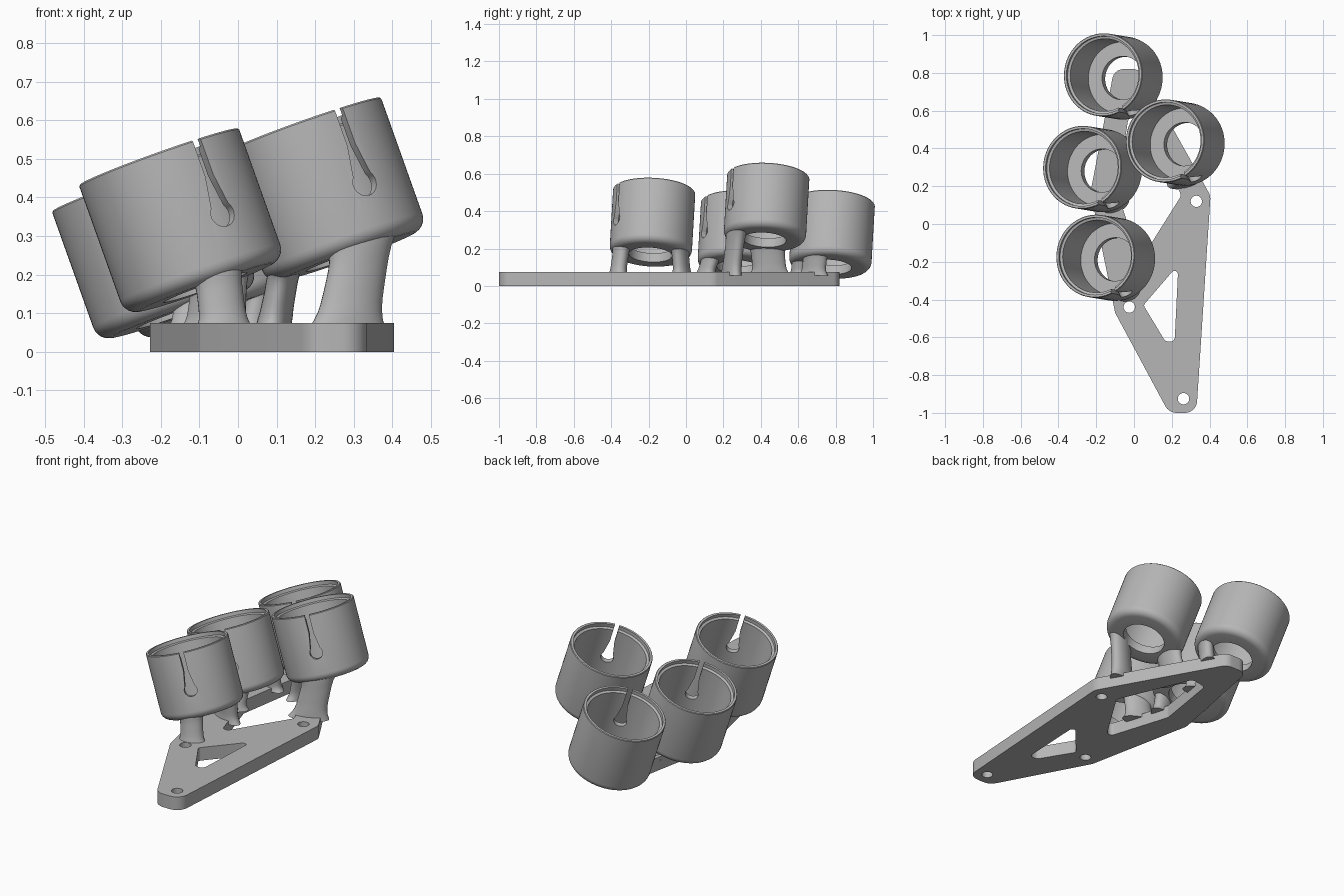
import bpy, bmesh
from math import sin, cos, pi, radians, tan
from mathutils import Vector, Matrix

cube = bpy.data.objects.get("Cube")
if cube:
    bpy.data.objects.remove(cube, do_unlink=True)

GREY = (0.47, 0.47, 0.47, 1)
mat = bpy.data.materials.new("grey plastic")
mat.use_nodes = True
mat.diffuse_color = GREY
bsdf = next(n for n in mat.node_tree.nodes if n.type == 'BSDF_PRINCIPLED')
bsdf.inputs["Base Color"].default_value = GREY
bsdf.inputs["Roughness"].default_value = 0.6


def add_mesh(name, mesh, matrix=None):
    ob = bpy.data.objects.new(name, mesh)
    bpy.context.collection.objects.link(ob)
    if matrix:
        ob.matrix_world = matrix
    return ob


def finish(ob):
    ob.data.materials.clear()
    ob.data.materials.append(mat)
    bpy.ops.object.select_all(action='DESELECT')
    ob.select_set(True)
    bpy.context.view_layer.objects.active = ob
    bpy.ops.object.shade_smooth_by_angle(angle=radians(32))


def baked(ob):
    bpy.context.view_layer.update()
    deps = bpy.context.evaluated_depsgraph_get()
    return bpy.data.meshes.new_from_object(ob.evaluated_get(deps))


def loft(name, rings, close_ends=True, loop=False, matrix=None):
    """Skin a list of equal-sized point rings."""
    bm = bmesh.new()
    rows = [[bm.verts.new(p) for p in ring] for ring in rings]
    n = len(rows[0])
    pairs = list(zip(rows, rows[1:])) + ([(rows[-1], rows[0])] if loop else [])
    for a, b in pairs:
        for i in range(n):
            j = (i + 1) % n
            bm.faces.new((a[i], a[j], b[j], b[i]))
    if close_ends and not loop:
        bm.faces.new(rows[0])
        bm.faces.new(rows[-1])
    bmesh.ops.recalc_face_normals(bm, faces=bm.faces)
    mesh = bpy.data.meshes.new(name)
    bm.to_mesh(mesh)
    bm.free()
    return add_mesh(name, mesh, matrix)


def rounded(corners, steps=8):
    """Fillet a polygon given as (x, y, radius) corners."""
    out = []
    for i, (x, y, r) in enumerate(corners):
        p = Vector((x, y))
        a = (Vector(corners[i - 1][:2]) - p).normalized()
        b = (Vector(corners[(i + 1) % len(corners)][:2]) - p).normalized()
        half = a.angle(b) / 2
        centre = p + (a + b).normalized() * (r / sin(half))
        start = p + a * (r / tan(half)) - centre
        end = p + b * (r / tan(half)) - centre
        sweep = start.angle_signed(end)
        for k in range(steps + 1):
            t = -sweep * k / steps
            out.append(centre + Matrix.Rotation(t, 2) @ start)
    return out


def circle(x, y, r, n=32):
    return [Vector((x + r * cos(2 * pi * k / n), y + r * sin(2 * pi * k / n))) for k in range(n)]


# Base plate: filled outline with two windows and three screw holes
PLATE = 0.075
outline = rounded([(0.185, -1.0, 0.07), (0.33, -1.0, 0.065), (0.405, 0.15, 0.07),
                   (0.03, 0.82, 0.06), (-0.105, 0.82, 0.06), (-0.23, 0.17, 0.08),
                   (-0.1, -0.47, 0.06)])
front_window = rounded([(0.235, -0.215, 0.018), (0.215, -0.625, 0.025),
                        (0.165, -0.62, 0.025), (0.05, -0.43, 0.018)])
rear_window = rounded([(0.03, -0.2, 0.025), (0.25, 0.15, 0.03), (0.07, 0.58, 0.03),
                       (-0.03, 0.56, 0.03), (-0.09, 0.18, 0.03)])
holes = [circle(x, y, 0.03) for x, y in ((0.262, -0.925), (0.33, 0.12), (-0.025, -0.44))]
curve = bpy.data.curves.new("plate_outline", 'CURVE')
curve.dimensions = '2D'
curve.fill_mode = 'BOTH'
curve.extrude = PLATE / 2
for loop_pts in [outline, front_window, rear_window] + holes:
    sp = curve.splines.new('POLY')
    sp.points.add(len(loop_pts) - 1)
    for point, co in zip(sp.points, loop_pts):
        point.co = (co.x, co.y, 0, 1)
    sp.use_cyclic_u = True
source = add_mesh("plate_source", curve)
mesh = baked(source)
bpy.data.objects.remove(source, do_unlink=True)
bm = bmesh.new()
bm.from_mesh(mesh)
bmesh.ops.remove_doubles(bm, verts=bm.verts, dist=1e-5)
bmesh.ops.recalc_face_normals(bm, faces=bm.faces)
bmesh.ops.translate(bm, verts=bm.verts, vec=(0, 0, PLATE / 2))
bm.to_mesh(mesh)
bm.free()
finish(add_mesh("base_plate", mesh))

# Shared tilt of all four cups
AXIS = Vector((-0.335, 0.055, 0.94)).normalized()
SIDE = (Vector((1, 0, 0)) - AXIS * AXIS.x).normalized()
BACK = AXIS.cross(SIDE)
ROT = Matrix((SIDE, BACK, AXIS)).transposed().to_4x4()
DEPTH = 0.36

# Cup wall section: floor with a hole, rounded foot, thin stepped lip
foot = [(0.18 + 0.04 * sin(t * pi / 12), 0.04 - DEPTH - 0.04 * cos(t * pi / 12)) for t in range(7)]
section = [(0.115, -DEPTH)] + foot + [(0.22, -0.004), (0.217, 0), (0.205, 0), (0.205, -0.02),
                                      (0.192, -0.025), (0.192, 0.05 - DEPTH), (0.115, 0.05 - DEPTH)]


def keyhole_cutter(matrix, angle):
    """Narrow slot from the rim, widening into a round eye."""
    out = Vector((cos(angle), sin(angle), 0))
    across = Vector((-out.y, out.x, 0))
    shape = [(0.012, 0.05), (0.012, -0.1)]
    for k in range(17):
        t = radians(40 - 260 * k / 16)
        shape.append((0.034 * cos(t), -0.205 + 0.034 * sin(t)))
    shape += [(-0.012, -0.1), (-0.012, 0.05)]
    rings = [[out * r + across * s + Vector((0, 0, z)) for s, z in shape] for r in (0.13, 0.3)]
    cutter = loft("slot_cutter", rings, matrix=matrix)
    cutter.hide_render = True
    return cutter


def make_cup(name, rim_centre, slot_angle):
    matrix = Matrix.Translation(rim_centre) @ ROT
    n = 72
    rings = [[(r * cos(2 * pi * k / n), r * sin(2 * pi * k / n), z) for k in range(n)]
             for r, z in section]
    cup = loft(name, rings, loop=True, matrix=matrix)
    cutter = keyhole_cutter(matrix, radians(slot_angle))
    mod = cup.modifiers.new("slot", 'BOOLEAN')
    mod.object = cutter
    mod.solver = 'EXACT'
    mesh = baked(cup)
    cup.modifiers.clear()
    cup.data = mesh
    bpy.data.objects.remove(cutter, do_unlink=True)
    finish(cup)


def make_leg(name, rim_centre, angle, base, width, thick):
    """Flared oval post from the plate to the ring of the cup floor."""
    a = radians(angle)
    out = SIDE * cos(a) + BACK * sin(a)
    along = BACK * cos(a) - SIDE * sin(a)
    top = Vector(rim_centre) - AXIS * (DEPTH - 0.03) + out * 0.162
    bottom = Vector((base[0], base[1], PLATE - 0.02))
    flat_out = Vector((out.x, out.y, 0)).normalized()
    flat_along = Vector((-flat_out.y, flat_out.x, 0))
    rings = []
    for k in range(11):
        t = k / 10
        flare = 1 + 0.3 * (2 * t - 1) ** 4
        o = flat_out.lerp(out, t) * min(thick * flare, 0.046)
        s = flat_along.lerp(along, t) * width * flare
        c = bottom.lerp(top, t)
        rings.append([c + o * cos(2 * pi * j / 28) + s * sin(2 * pi * j / 28) for j in range(28)])
    finish(loft(name, rings))


# Cups: rim centre, and legs as (angle, foot position, half width, half thickness)
CUPS = {
    "front_cup": ((-0.205, -0.17, 0.505),
                  [(-75, (-0.035, -0.365), 0.062, 0.042), (72, (-0.06, -0.02), 0.08, 0.042)]),
    "middle_cup": ((-0.275, 0.30, 0.437),
                   [(-65, (-0.11, 0.1), 0.07, 0.042), (62, (-0.09, 0.44), 0.07, 0.042)]),
    "side_cup": ((0.163, 0.44, 0.585),
                 [(-70, (0.28, 0.24), 0.085, 0.044), (175, (0.09, 0.45), 0.09, 0.044)]),
    "rear_cup": ((-0.165, 0.79, 0.44),
                 [(-85, (-0.07, 0.6), 0.07, 0.042), (-30, (0.05, 0.68), 0.07, 0.042)]),
}
for name, (rim, legs) in CUPS.items():
    make_cup(name, rim, -62)
    for i, (angle, base, width, thick) in enumerate(legs):
        make_leg(f"{name}_leg_{i + 1}", rim, angle, base, width, thick)
